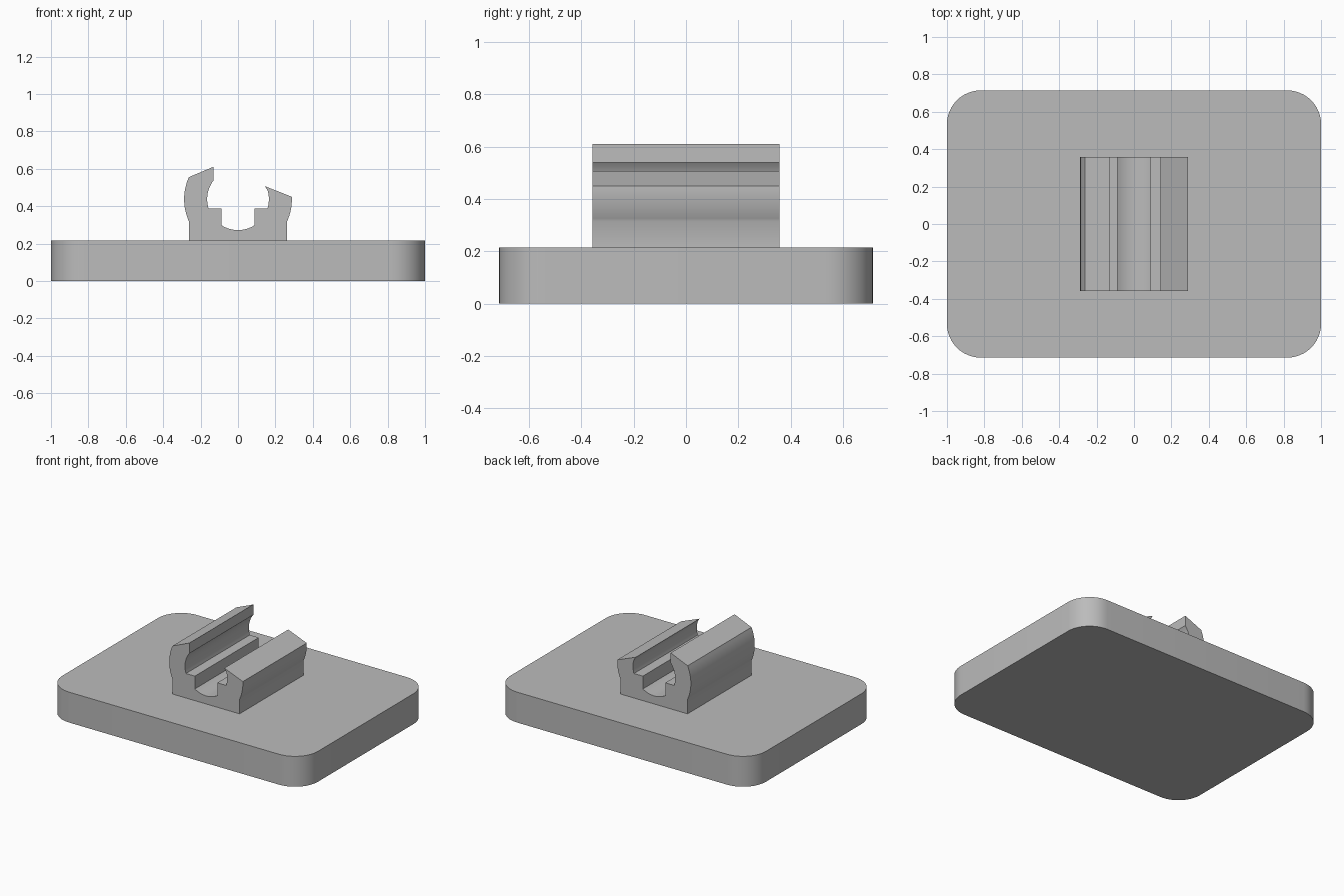
import bpy
import bmesh
from math import asin, cos, pi, sin
from mathutils import Vector

cube = bpy.data.objects.get("Cube")
if cube:
    bpy.data.objects.remove(cube)

grey = bpy.data.materials.new("plain grey")
grey.use_nodes = True
GREY = (0.5, 0.5, 0.5, 1)
grey.diffuse_color = GREY
grey.node_tree.nodes["Principled BSDF"].inputs["Base Color"].default_value = GREY


def arc(cx, cy, r, start, end, steps):
    """Points along a circular arc, angles in radians."""
    angles = [start + (end - start) * i / steps for i in range(steps + 1)]
    return [(cx + r * cos(a), cy + r * sin(a)) for a in angles]


def extrude_profile(name, points, offset):
    """Solid made by sweeping a closed 3D outline along offset."""
    bm = bmesh.new()
    face = bm.faces.new([bm.verts.new(p) for p in points])
    swept = bmesh.ops.extrude_face_region(bm, geom=[face], use_keep_orig=True)
    verts = [g for g in swept["geom"] if isinstance(g, bmesh.types.BMVert)]
    bmesh.ops.translate(bm, verts=verts, vec=Vector(offset))
    bmesh.ops.recalc_face_normals(bm, faces=bm.faces)
    mesh = bpy.data.meshes.new(name)
    bm.to_mesh(mesh)
    bm.free()
    mesh.materials.append(grey)
    obj = bpy.data.objects.new(name, mesh)
    bpy.context.collection.objects.link(obj)
    bpy.ops.object.select_all(action="DESELECT")
    obj.select_set(True)
    bpy.context.view_layer.objects.active = obj
    bpy.ops.object.shade_smooth_by_angle(angle=pi / 6)
    return obj


# Base plate with rounded corners
HALF_X, HALF_Y, TOP, CORNER = 1.0, 0.714, 0.215, 0.18
outline = []
for i, (sx, sy) in enumerate([(1, 1), (-1, 1), (-1, -1), (1, -1)]):
    outline += arc(sx * (HALF_X - CORNER), sy * (HALF_Y - CORNER), CORNER,
                   i * pi / 2, (i + 1) * pi / 2, 12)
extrude_profile("base_plate", [(x, y, 0) for x, y in outline], (0, 0, TOP))

# Open clip: uneven jaws, stepped shelves and a round groove
CZ, OUTER, INNER, DEPTH = 0.437, 0.288, 0.165, 0.357
FOOT, SHELF, SLOT = 0.315, 0.388, 0.088


def angle_at(z, r):
    return asin((z - CZ) / r)


shelf_a = angle_at(SHELF, INNER)
foot_a = angle_at(FOOT, OUTER)
slot_a = asin(SLOT / INNER)
profile = [(-0.262, TOP)]
profile += arc(0, CZ, OUTER, pi - foot_a, pi - angle_at(0.555, OUTER), 12)
profile += [(-0.13, 0.611)]
profile += arc(0, CZ, INNER, pi - angle_at(0.539, INNER), pi - shelf_a, 12)
profile += [(-SLOT, SHELF)]
profile += arc(0, CZ, INNER, -pi / 2 - slot_a, -pi / 2 + slot_a, 12)
profile += [(SLOT, SHELF)]
profile += arc(0, CZ, INNER, shelf_a, angle_at(0.485, INNER), 12)
profile += [(0.143, 0.507)]
profile += arc(0, CZ, OUTER, angle_at(0.45, OUTER), foot_a, 12)
profile += [(0.262, TOP)]
extrude_profile("clip", [(x, -DEPTH, z) for x, z in profile], (0, 2 * DEPTH, 0))
